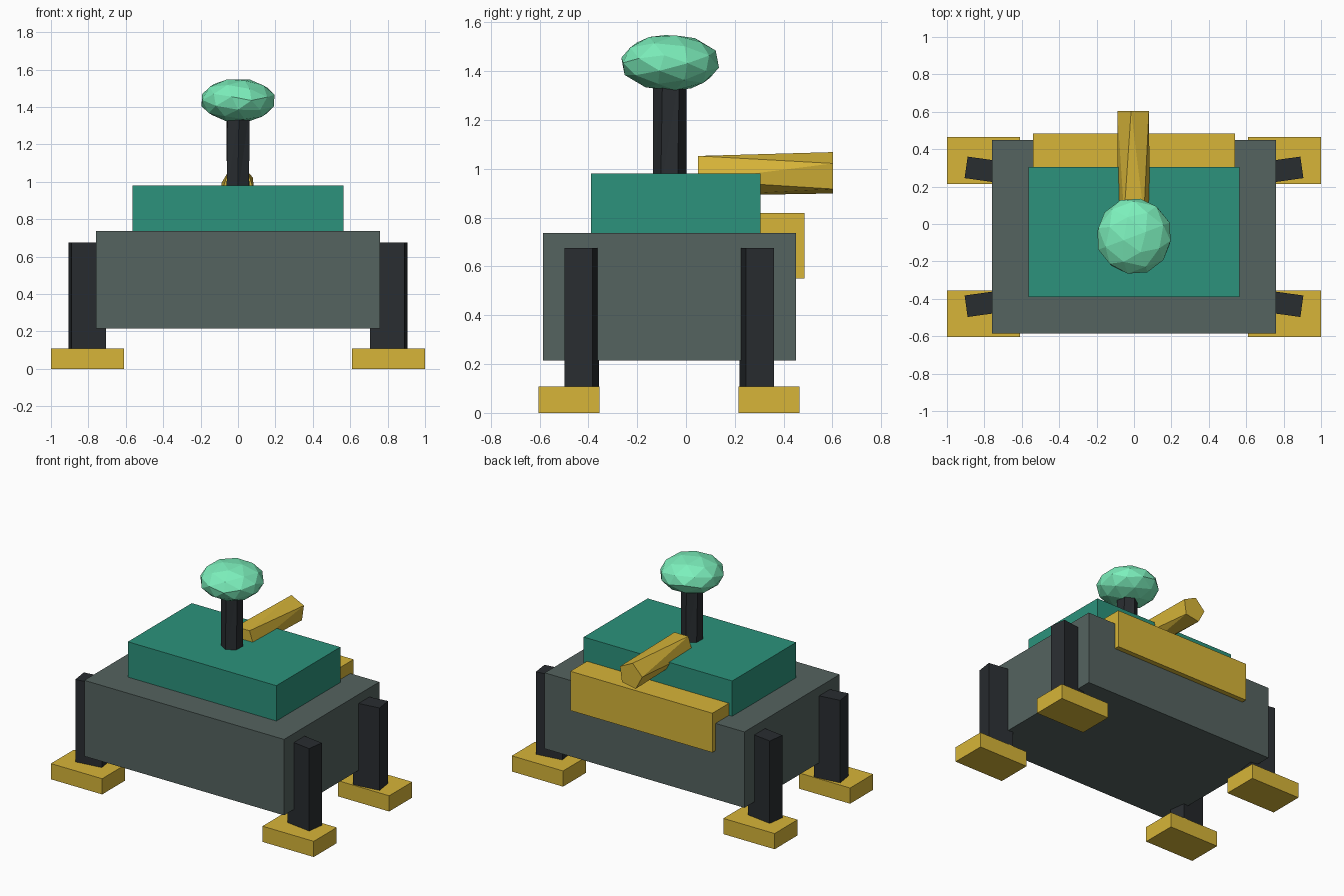
import bpy, bmesh
from math import cos, sin, radians
from mathutils import Matrix

if "Cube" in bpy.data.objects:
    bpy.data.objects.remove(bpy.data.objects["Cube"])


def material(name, rgb):
    m = bpy.data.materials.new(name)
    m.diffuse_color = (*rgb, 1)
    m.use_nodes = True
    m.node_tree.nodes["Principled BSDF"].inputs["Base Color"].default_value = m.diffuse_color
    return m


SLATE = material("slate", (0.09, 0.125, 0.115))
TEAL = material("teal", (0.025, 0.29, 0.2))
GOLD = material("gold", (0.68, 0.46, 0.04))
DARK = material("dark", (0.022, 0.026, 0.03))
MINT = material("mint", (0.2, 0.86, 0.5))


def finish(name, bm, mat):
    bmesh.ops.recalc_face_normals(bm, faces=bm.faces)
    mesh = bpy.data.meshes.new(name)
    bm.to_mesh(mesh)
    bm.free()
    mesh.materials.append(mat)
    ob = bpy.data.objects.new(name, mesh)
    bpy.context.collection.objects.link(ob)
    return ob


def box(name, x, y, z, mat, turn=0):
    """Box from x, y, z ranges, turned about its own vertical axis."""
    bm = bmesh.new()
    bmesh.ops.create_cube(bm, size=1)
    centre = [(a + b) / 2 for a, b in (x, y, z)]
    size = [b - a for a, b in (x, y, z)]
    bm.transform(Matrix.Translation(centre) @ Matrix.Rotation(radians(turn), 4, 'Z')
                 @ Matrix.Diagonal((*size, 1)))
    return finish(name, bm, mat)


def twisted_prism(name, sides, radius, length, start, end, matrix, mat):
    """Prism along local z whose end caps are turned to different angles."""
    bm = bmesh.new()
    rings = []
    for z, turn in ((0, start), (length, end)):
        angles = [radians(turn + 360 * i / sides) for i in range(sides)]
        rings.append([bm.verts.new((radius * cos(a), radius * sin(a), z)) for a in angles])
        bm.faces.new(rings[-1])
    low, high = rings
    for i in range(sides):
        j = (i + 1) % sides
        bm.faces.new((low[i], low[j], high[j]))
        bm.faces.new((low[i], high[j], high[i]))
    bm.transform(matrix)
    return finish(name, bm, mat)


# Main hull, upper deck and rear box
box("hull", (-0.76, 0.76), (-0.585, 0.45), (0.215, 0.737), SLATE)
box("upper_deck", (-0.565, 0.565), (-0.39, 0.305), (0.70, 0.98), TEAL)
box("rear_box", (-0.54, 0.54), (0.25, 0.485), (0.55, 0.82), GOLD)

# Four splayed legs with flat feet
for side, label in ((-1, "left"), (1, "right")):
    for end, y, foot in (("front", -0.427, (-0.605, -0.355)), ("back", 0.29, (0.215, 0.465))):
        cx = side * 0.806
        turn = 8 * side * (1 if end == "back" else -1)
        box(f"{end}_{label}_leg", (cx - 0.0925, cx + 0.0925), (y - 0.058, y + 0.058),
            (0.08, 0.675), DARK, turn)
        box(f"{end}_{label}_foot", tuple(sorted((side * 0.61, side * 1.0))), foot,
            (0, 0.108), GOLD)

# Mast with faceted head
twisted_prism("mast", 6, 0.069, 0.47, 88, 95, Matrix.Translation((0, -0.067, 0.92)), DARK)
bm = bmesh.new()
bmesh.ops.create_icosphere(bm, subdivisions=2, radius=1)
bm.transform(Matrix.Translation((0, -0.065, 1.435)) @ Matrix.Diagonal((0.204, 0.206, 0.118, 1))
             @ Matrix.Rotation(radians(25), 4, 'X') @ Matrix.Rotation(radians(10), 4, 'Y'))
finish("head", bm, MINT)

# Five-sided rear barrel: local z runs along +y, local y runs along +z
along_y = Matrix(((1, 0, 0, 0), (0, 0, 1, 0.05), (0, 1, 0, 0.98), (0, 0, 0, 1)))
twisted_prism("rear_barrel", 5, 0.09, 0.553, 54, 28, along_y, GOLD)
